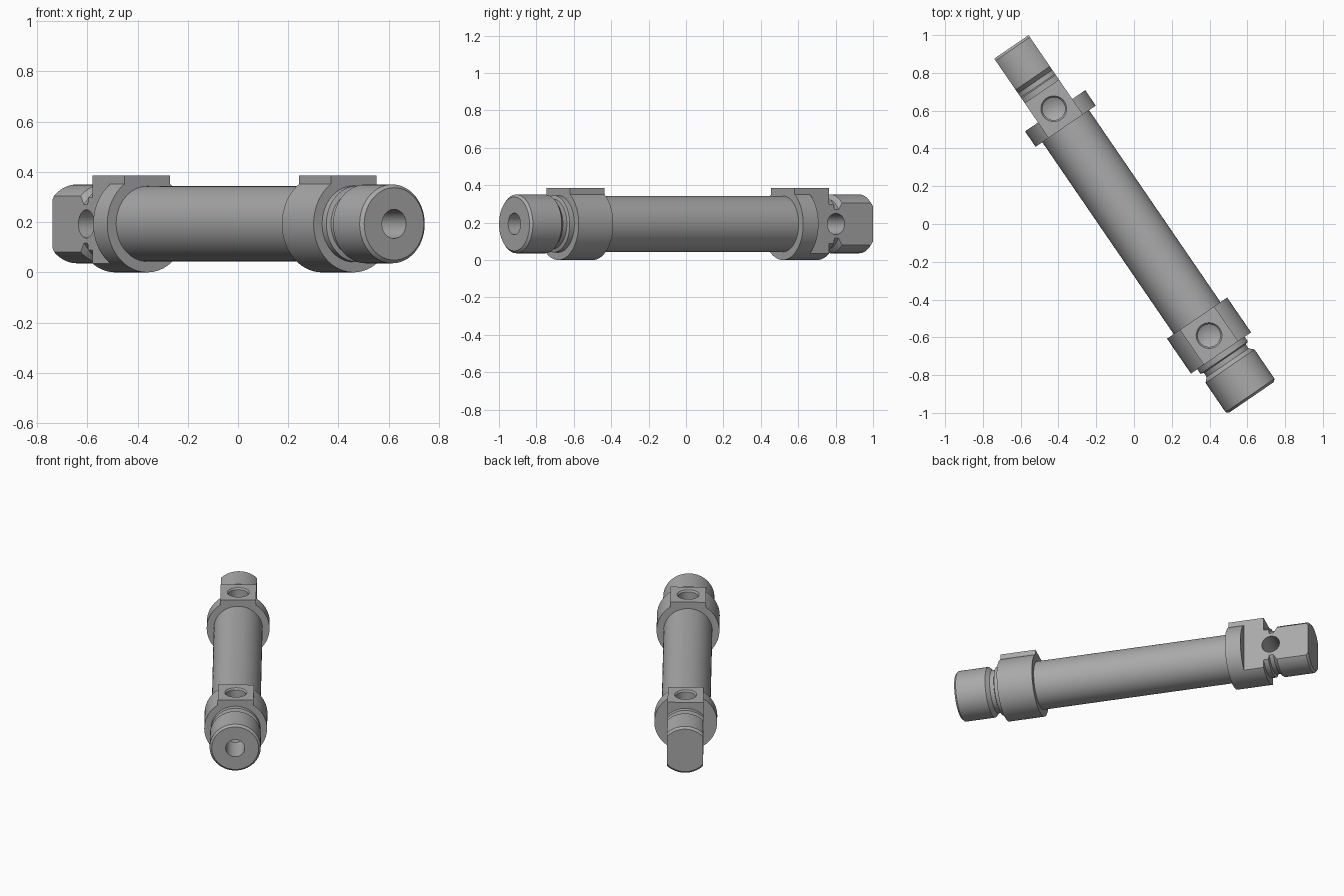
import bpy
import bmesh
from math import radians, pi
from mathutils import Matrix, Vector

if "Cube" in bpy.data.objects:
    bpy.data.objects.remove(bpy.data.objects["Cube"])

SEGMENTS = 96
COLLAR_R, TUBE_R, THREAD_R = 0.193, 0.150, 0.157
FLAT = 0.110  # half width of the pads and of the rear flats

# Local frame: x runs along the cylinder towards the front, z is up
FRAME = Matrix.Translation((-0.005, -0.003, COLLAR_R)) @ Matrix.Rotation(radians(-55.6), 4, "Z")

metal = bpy.data.materials.new("grey_metal")
metal.use_nodes = True
GREY = (0.40, 0.40, 0.40, 1)
metal.diffuse_color = GREY
metal.node_tree.nodes["Principled BSDF"].inputs["Base Color"].default_value = GREY


def finish(bm, name):
    bmesh.ops.recalc_face_normals(bm, faces=bm.faces)
    mesh = bpy.data.meshes.new(name)
    bm.to_mesh(mesh)
    bm.free()
    mesh.materials.append(metal)
    obj = bpy.data.objects.new(name, mesh)
    obj.matrix_world = FRAME
    bpy.context.collection.objects.link(obj)
    return obj


def lathe(name, profile, place=Matrix()):
    """Closed solid turned about local x from (position, radius) points."""
    bm = bmesh.new()
    rings = []
    for t, r in profile:
        if r == 0:
            rings.append([bm.verts.new((t, 0, 0))])
            continue
        rings.append([bm.verts.new(Matrix.Rotation(2 * pi * i / SEGMENTS, 3, "X") @ Vector((t, 0, r)))
                      for i in range(SEGMENTS)])
    for a, b in zip(rings, rings[1:]):
        for i in range(SEGMENTS):
            j = (i + 1) % SEGMENTS
            if len(a) == 1:
                bm.faces.new((a[0], b[i], b[j]))
            elif len(b) == 1:
                bm.faces.new((a[i], a[j], b[0]))
            else:
                bm.faces.new((a[i], a[j], b[j], b[i]))
    for ring in (rings[0], rings[-1]):
        if len(ring) > 1:
            bm.faces.new(ring)
    bm.transform(place)
    return finish(bm, name)


def box(name, low, high):
    bm = bmesh.new()
    bmesh.ops.create_cube(bm, size=1)
    low, high = Vector(low), Vector(high)
    for v in bm.verts:
        v.co = [(a + b) / 2 + c * (b - a) for a, b, c in zip(low, high, v.co)]
    return finish(bm, name)


def combine(target, tool, operation):
    """Apply a boolean and discard the tool object."""
    tool.hide_render = True
    mod = target.modifiers.new("shape", "BOOLEAN")
    mod.object, mod.operation, mod.solver = tool, operation, "EXACT"
    bpy.context.view_layer.objects.active = target
    bpy.ops.object.modifier_apply(modifier=mod.name)
    bpy.data.objects.remove(tool)


def head_profile(start, end):
    """Collar, neck, relief groove and chamfered thread."""
    collar_end = start + 0.224
    steps = [(0, 0.152), (0.03, 0.152), (0.036, 0.134), (0.062, 0.134), (0.085, THREAD_R)]
    return ([(start, COLLAR_R), (collar_end, COLLAR_R)]
            + [(collar_end + d, r) for d, r in steps]
            + [(end - 0.013, THREAD_R), (end, THREAD_R - 0.013)])


def add_port(head, centre):
    """Flat-topped pad with a blind threaded port."""
    combine(head, box("pad", (centre - 0.112, -FLAT, 0), (centre + 0.112, FLAT, COLLAR_R)), "UNION")
    downward = Matrix.Translation((centre, 0, COLLAR_R)) @ Matrix.Rotation(pi / 2, 4, "Y")
    bore = lathe("port_cutter", [(-0.02, 0.068), (0, 0.068), (0.01, 0.060), (0.11, 0.060), (0.14, 0)], downward)
    combine(head, bore, "DIFFERENCE")


# Barrel between the two heads
tube = lathe("barrel_tube", [(-0.66, TUBE_R), (0.63, TUBE_R)])

# Front head with its blind rod bore
front = lathe("front_head", head_profile(0.600, 1.109))
add_port(front, 0.712)
combine(front, lathe("bore_cutter", [(0.88, 0), (0.90, 0.058), (1.15, 0.058)]), "DIFFERENCE")

# Rear head, flattened on both sides with a cross pivot hole
rear = lathe("rear_head", [(-t, r) for t, r in head_profile(0.631, 1.140)])
add_port(rear, -0.743)
for side in (-1, 1):
    edges = sorted((side * FLAT, side * 0.3))
    combine(rear, box("flat_cutter", (-1.3, edges[0], -0.3), (-0.730, edges[1], 0.3)), "DIFFERENCE")
across = Matrix.Translation((-0.900, 0, 0)) @ Matrix.Rotation(pi / 2, 4, "Z")
combine(rear, lathe("pivot_cutter", [(-0.3, 0.056), (0.3, 0.056)], across), "DIFFERENCE")

# Smooth the round surfaces and keep the machined edges crisp
bpy.ops.object.select_all(action="DESELECT")
for obj in (tube, front, rear):
    obj.select_set(True)
bpy.context.view_layer.objects.active = tube
bpy.ops.object.shade_smooth_by_angle(angle=radians(25))
